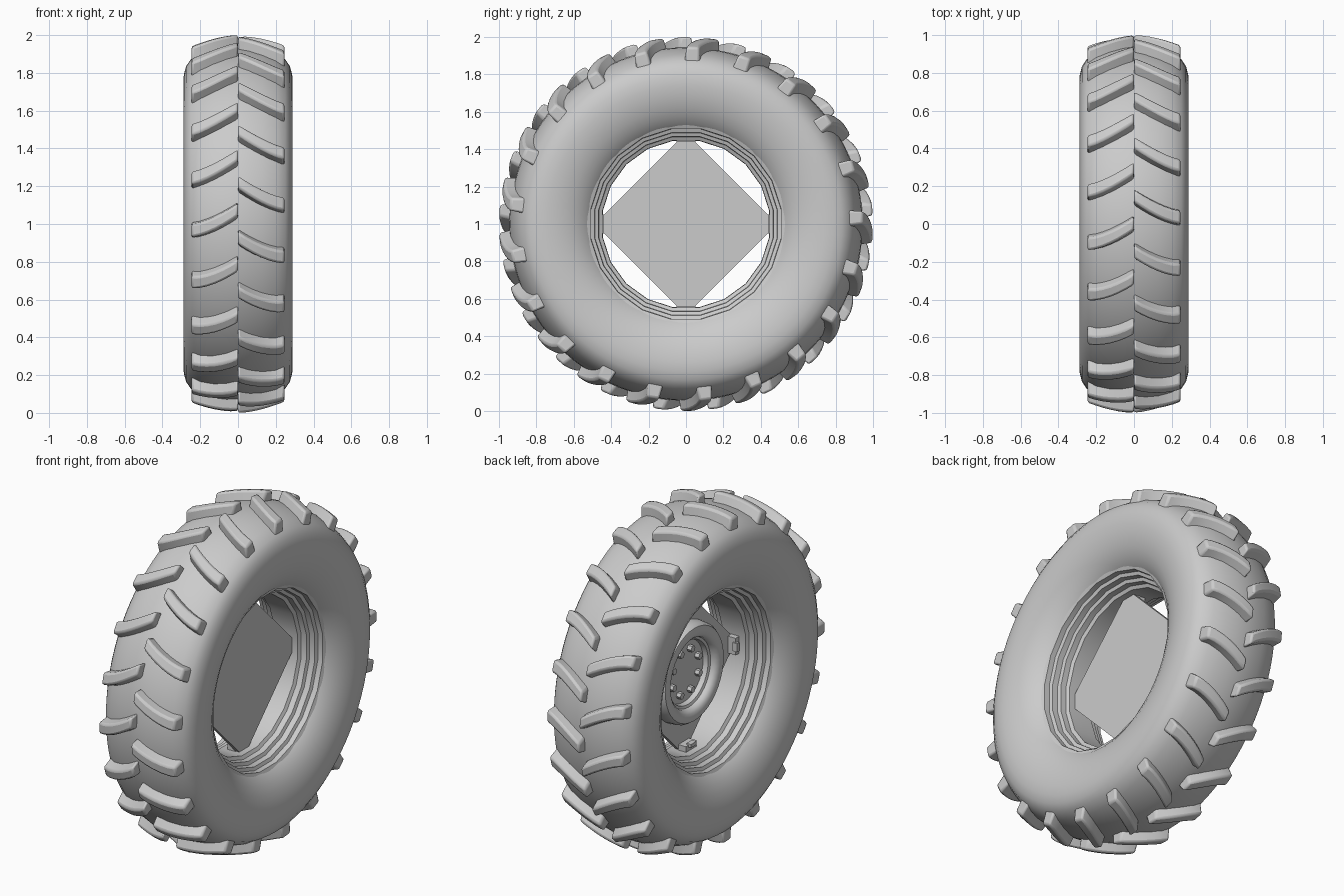
import bpy, bmesh, math
from mathutils import Vector

if "Cube" in bpy.data.objects:
    bpy.data.objects.remove(bpy.data.objects["Cube"])

CENTRE = Vector((0, 0, 1))
LUGS = 21


def finish(name, bm, angle=35, bevel=0):
    bmesh.ops.recalc_face_normals(bm, faces=bm.faces)
    mesh = bpy.data.meshes.new(name)
    bm.to_mesh(mesh)
    bm.free()
    mesh.shade_smooth()
    mesh.set_sharp_from_angle(angle=math.radians(angle))
    ob = bpy.data.objects.new(name, mesh)
    bpy.context.collection.objects.link(ob)
    if bevel:
        m = ob.modifiers.new("bevel", "BEVEL")
        m.width, m.segments, m.limit_method = bevel, 2, "ANGLE"
        m.angle_limit = math.radians(40)
    return ob


def polar(x, r, a):
    """Point at angle a around the axle: 0 is the front, 90 degrees the top."""
    return CENTRE + Vector((x, -r * math.cos(a), r * math.sin(a)))


def lathe(name, profile, sides, closed=False, angle=35, offset=0.0):
    bm = bmesh.new()
    rings = [[bm.verts.new(polar(x, r, (i + offset) * math.tau / sides))
              for i in range(sides)] for x, r in profile]
    pairs = list(zip(rings, rings[1:]))
    if closed:
        pairs.append((rings[-1], rings[0]))
    for p, q in pairs:
        for i in range(sides):
            j = (i + 1) % sides
            bm.faces.new((p[i], p[j], q[j], q[i]))
    return finish(name, bm, angle)


def mirrored(half):
    """Complete a half profile that runs from the outside to x = 0."""
    return half + [(-x, r) for x, r in reversed(half[:-1])]


def prism(bm, pts, depth):
    """Extrude a closed outline of points along x."""
    lo = [bm.verts.new(p) for p in pts]
    hi = [bm.verts.new(p + Vector((depth, 0, 0))) for p in pts]
    bm.faces.new(lo)
    bm.faces.new(hi[::-1])
    n = len(pts)
    for i in range(n):
        j = (i + 1) % n
        bm.faces.new((lo[i], lo[j], hi[j], hi[i]))


# Smooth tyre carcass
tyre = [(.20, .525), (.215, .54), (.24, .575), (.263, .62), (.281, .68),
        (.289, .74), (.287, .79), (.275, .835), (.25, .872), (.2, .903),
        (.13, .927), (.06, .94), (0, .944)]
lathe("tyre_carcass", mirrored(tyre), 84, angle=60)

# Stepped rim, low sided
rim = [(.205, .538), (.195, .515), (.165, .513), (.158, .494), (.125, .492),
       (.118, .473), (.085, .471), (.075, .452), (0, .45)]
lathe("rim", mirrored(rim), 20, angle=20, offset=.5)


# Curved tread lugs, staggered left and right
def tread(name, side, phase):
    bm = bmesh.new()
    steps = 7
    for k in range(LUGS):
        a0 = math.radians(phase) + k * math.tau / LUGS
        rows = []
        for i in range(steps):
            u = i / (steps - 1)
            x = .246 * u
            a = a0 + math.radians(6.5) * (1 - u) ** 1.5
            top = 1.0 - .055 * u ** 1.7
            base = .93 - .085 * u ** 2
            wide, slim = .047 + .004 * u, .031 + .005 * u
            rows.append([bm.verts.new(polar(side * x, r, a + d)) for r, d in
                         ((base, -wide), (top, -slim), (top, slim), (base, wide))])
        for p, q in zip(rows, rows[1:]):
            for i in range(4):
                j = (i + 1) % 4
                bm.faces.new((p[i], p[j], q[j], q[i]))
        bm.faces.new(rows[0])
        bm.faces.new(rows[-1][::-1])
    finish(name, bm, 45, bevel=.012)


tread("tread_lugs_right", 1, 6.4)
tread("tread_lugs_left", -1, -2.1)

# Square wheel plate standing on its corner, tips cut off
bm = bmesh.new()
tip = math.atan2(.045, .443)
prism(bm, [polar(.015, .446, k * math.pi / 2 + s * tip)
           for k in range(4) for s in (-1, 1)], .025)
finish("wheel_plate", bm)

# Dished hub ring on the inner side
lathe("hub_ring", [(.02, .29), (-.035, .285), (-.055, .272), (-.06, .25),
                   (-.055, .222), (-.04, .205), (-.02, .2), (-.015, .185), (.02, .18)],
      40, closed=True)

# Hub bolts
bm = bmesh.new()
for k in range(8):
    c = polar(0, .13, (k + .5) * math.tau / 8)
    prism(bm, [c + Vector((-.012, .02 * math.cos(t * math.pi / 3),
                           .02 * math.sin(t * math.pi / 3))) for t in range(6)], .03)
finish("hub_bolts", bm)

# Brackets joining plate corners to the rim
bm = bmesh.new()
for k in range(4):
    a = k * math.pi / 2
    for x, depth, r0, r1, half in ((-.035, .052, .415, .452, .05),
                                   (-.05, .03, .405, .425, .025)):
        prism(bm, [polar(x, r, a + s * half / r) for r, s in
                   ((r0, -1), (r0, 1), (r1, 1), (r1, -1))], depth)
finish("rim_brackets", bm)
